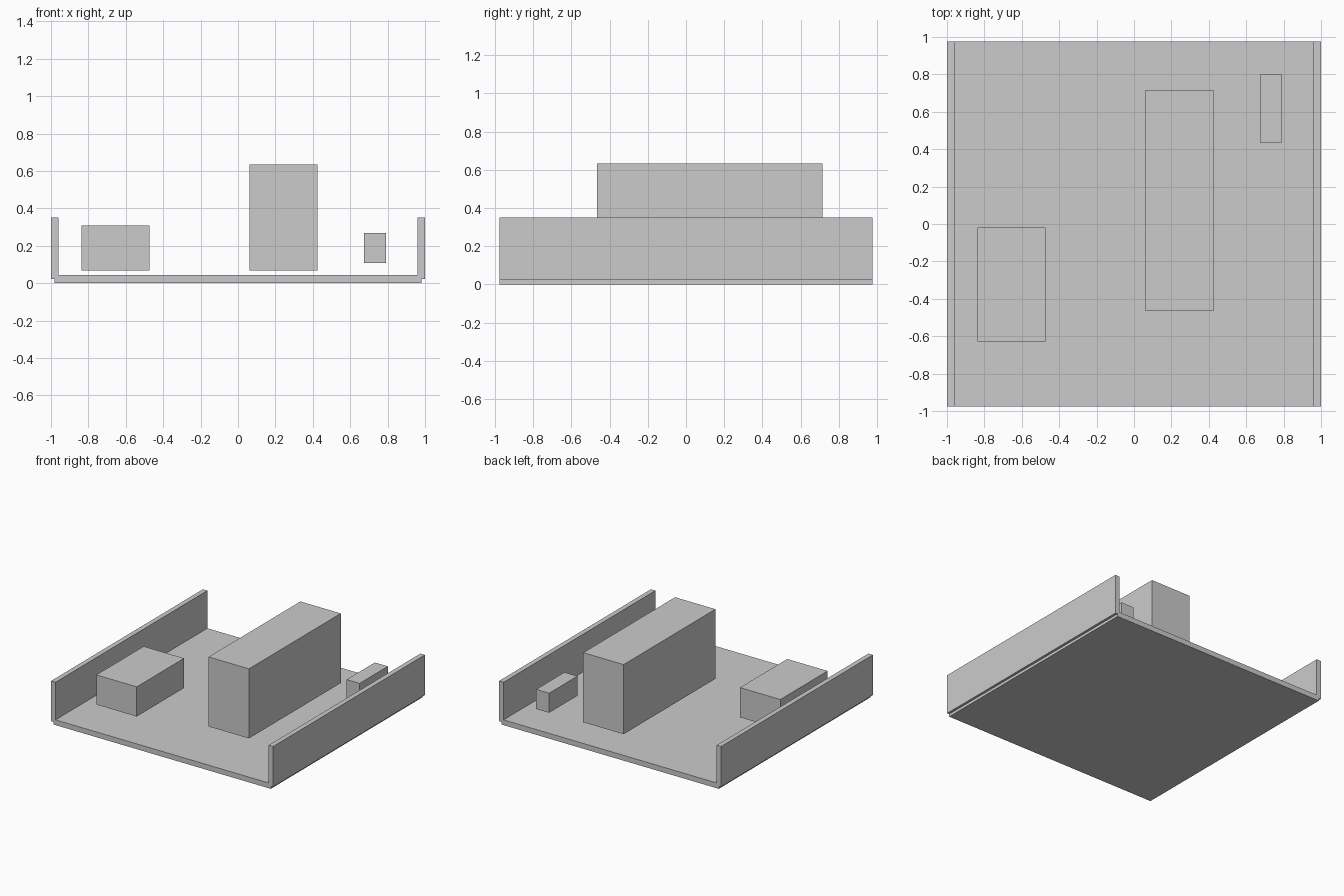
import bpy
import bmesh
from mathutils import Vector

if "Cube" in bpy.data.objects:
    bpy.data.objects.remove(bpy.data.objects["Cube"])


def finish(bm, name):
    bmesh.ops.recalc_face_normals(bm, faces=bm.faces)
    mesh = bpy.data.meshes.new(name)
    bm.to_mesh(mesh)
    bm.free()
    obj = bpy.data.objects.new(name, mesh)
    bpy.context.collection.objects.link(obj)
    return obj


def extrude_profile(name, points, y0, y1):
    """Extrude a closed x-z outline along y."""
    bm = bmesh.new()
    face = bm.faces.new([bm.verts.new((x, y0, z)) for x, z in points])
    geom = bmesh.ops.extrude_face_region(bm, geom=[face])["geom"]
    verts = [g for g in geom if isinstance(g, bmesh.types.BMVert)]
    bmesh.ops.translate(bm, verts=verts, vec=(0, y1 - y0, 0))
    return finish(bm, name)


def box(name, low, high):
    """Box between two opposite corners."""
    low, high = Vector(low), Vector(high)
    bm = bmesh.new()
    bmesh.ops.create_cube(bm, size=1)
    bmesh.ops.scale(bm, verts=bm.verts, vec=high - low)
    bmesh.ops.translate(bm, verts=bm.verts, vec=(low + high) / 2)
    return finish(bm, name)


# Tray: floor with a raised wall on each side, stepped at the lower corners
right_half = [(0.98, 0), (0.98, 0.022), (1, 0.022), (1, 0.35), (0.96, 0.35), (0.96, 0.043)]
left_half = [(-x, z) for x, z in reversed(right_half)]
extrude_profile("tray", right_half + left_half, -0.977, 0.977)

# Blocks hovering just above the tray floor
box("low_block", (-0.837, -0.628, 0.067), (-0.473, -0.019, 0.309))
box("tall_block", (0.061, -0.466, 0.067), (0.425, 0.716, 0.634))
box("small_block", (0.674, 0.435, 0.109), (0.791, 0.799, 0.269))
